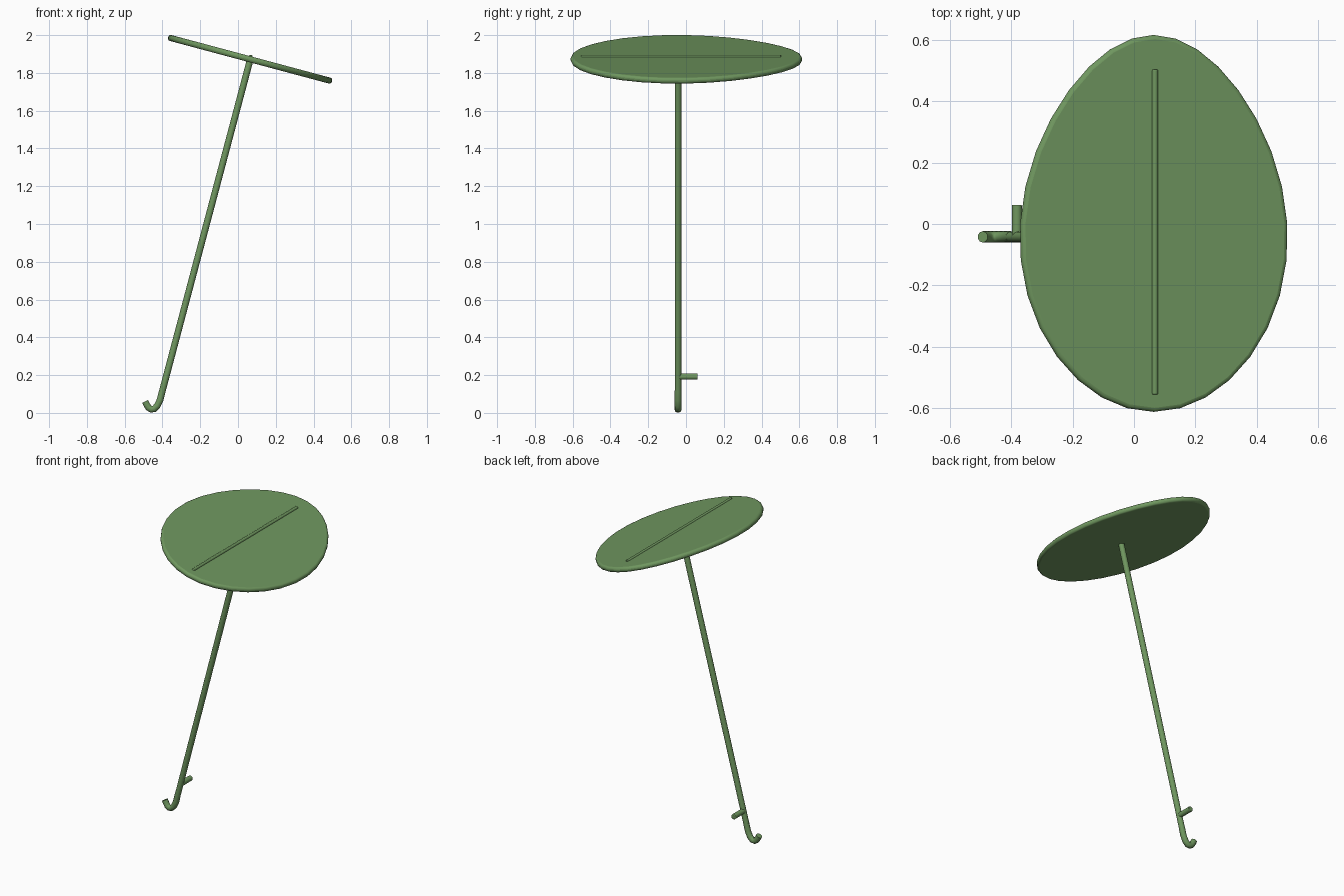
import bpy, math
from mathutils import Vector, Matrix

if "Cube" in bpy.data.objects:
    bpy.data.objects.remove(bpy.data.objects["Cube"])

TILT = math.radians(15)
green = bpy.data.materials.new("leaf_green")
green.diffuse_color = (0.16, 0.31, 0.115, 1)
green.use_nodes = True
green.node_tree.nodes["Principled BSDF"].inputs["Base Color"].default_value = green.diffuse_color


def finish(obj, name, bevel=0, segments=2):
    obj.name = name
    obj.data.materials.append(green)
    if bevel:
        b = obj.modifiers.new("round_edge", 'BEVEL')
        b.width, b.segments = bevel, segments
        b.limit_method = 'ANGLE'
        b.angle_limit = math.radians(50)
    bpy.ops.object.select_all(action='DESELECT')
    obj.select_set(True)
    bpy.context.view_layer.objects.active = obj
    bpy.ops.object.shade_smooth_by_angle(angle=math.radians(40))
    return obj


def rod(name, a, b, r, sides=16, bevel=0):
    a, b = Vector(a), Vector(b)
    d = b - a
    bpy.ops.mesh.primitive_cylinder_add(vertices=sides, radius=r, depth=d.length, location=(a + b) / 2)
    obj = bpy.context.object
    obj.rotation_mode = 'QUATERNION'
    obj.rotation_quaternion = d.to_track_quat('Z', 'Y')
    return finish(obj, name, bevel)


# Leaf blade: a flat egg-shaped disc, tilted with the stem
bpy.ops.mesh.primitive_cylinder_add(vertices=32, radius=1, depth=0.032)
blade = bpy.context.object
for v in blade.data.vertices:
    s = v.co.y
    v.co.x *= 0.449 * (1 - 0.09 * s - 0.08 * s * s)
    v.co.y *= 0.613
blade.matrix_world = Matrix.Translation((0.064, 0.002, 1.872)) @ Matrix.Rotation(TILT, 4, 'Y')
finish(blade, "leaf_blade", 0.013, 3)

# Midrib lying on top of the blade
rod("midrib", (0.068, -0.555, 1.886), (0.068, 0.503, 1.886), 0.01, 12, 0.004)

# Long leaning stem
rod("stem", (-0.402, -0.042, 0.11), (0.064, -0.042, 1.868), 0.0175)

# Short side peg near the foot
rod("side_peg", (-0.381, -0.042, 0.192), (-0.381, 0.062, 0.192), 0.0165, 16, 0.003)

# Hooked foot of the stem
path = [(-0.400, 0.118), (-0.412, 0.07), (-0.427, 0.038), (-0.444, 0.021),
        (-0.460, 0.0185), (-0.474, 0.028), (-0.484, 0.045), (-0.492, 0.061)]
curve = bpy.data.curves.new("stem_hook", 'CURVE')
curve.dimensions = '3D'
curve.bevel_depth = 0.0185
curve.bevel_resolution = 3
curve.use_fill_caps = True
sp = curve.splines.new('POLY')
sp.points.add(len(path) - 1)
for p, (x, z) in zip(sp.points, path):
    p.co = (x, -0.042, z, 1)
hook = bpy.data.objects.new("stem_hook", curve)
bpy.context.collection.objects.link(hook)
bpy.ops.object.select_all(action='DESELECT')
hook.select_set(True)
bpy.context.view_layer.objects.active = hook
bpy.ops.object.convert(target='MESH')
finish(bpy.context.object, "stem_hook", 0.005)
